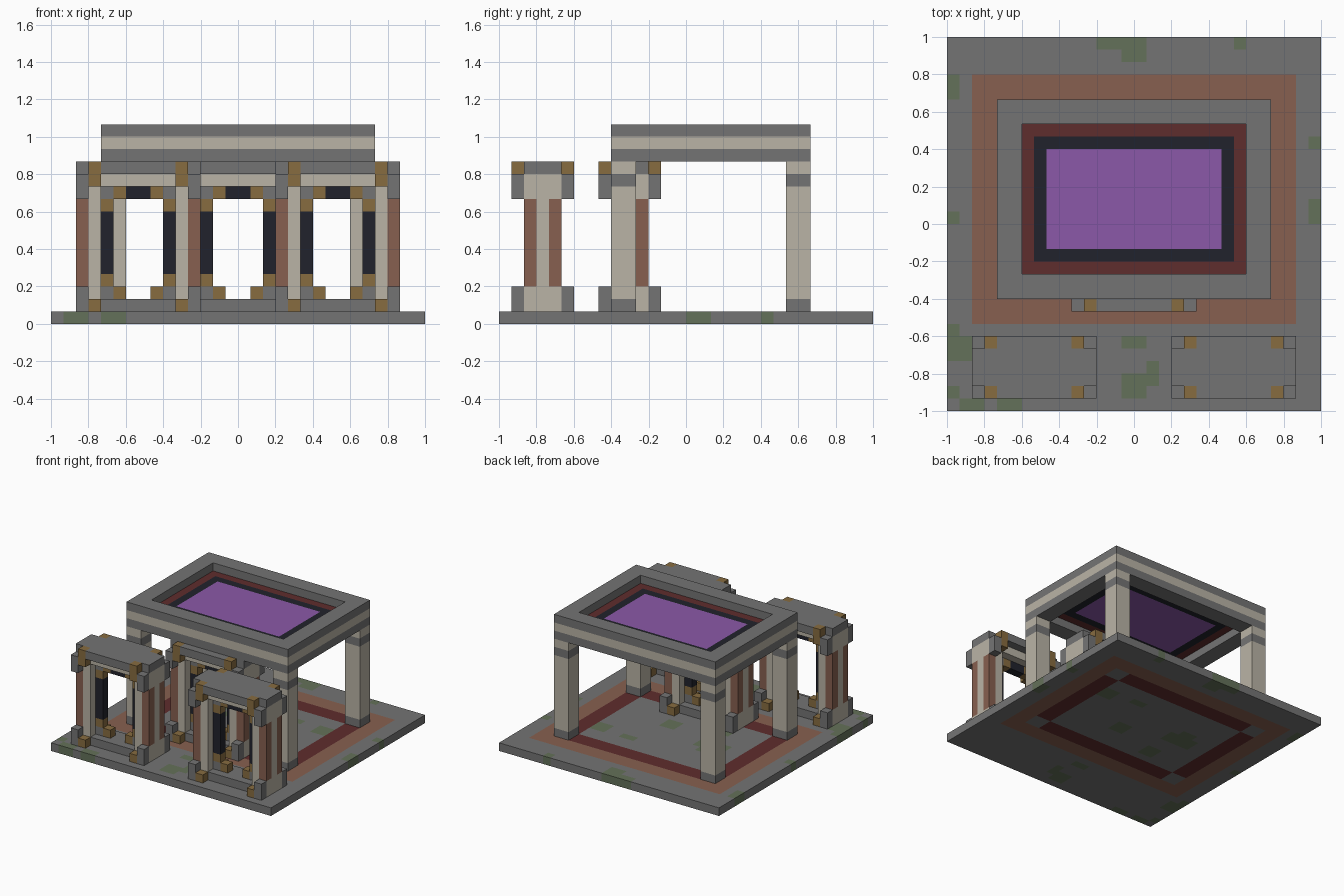
import bpy, bmesh, math

if "Cube" in bpy.data.objects:
    bpy.data.objects.remove(bpy.data.objects["Cube"])

U = 1 / 15  # size of one block

COLOURS = {
    "stone": (0.175, 0.175, 0.175),
    "cream": (0.49, 0.456, 0.38),
    "brick": (0.242, 0.117, 0.08),
    "gold": (0.242, 0.15, 0.051),
    "dark": (0.015, 0.016, 0.025),
    "deep_red": (0.114, 0.026, 0.026),
    "purple": (0.258, 0.098, 0.392),
    "moss": (0.127, 0.165, 0.1),
}
MATS = {}
for name, rgb in COLOURS.items():
    m = bpy.data.materials.new(name)
    m.use_nodes = True
    m.diffuse_color = (*rgb, 1)
    bsdf = m.node_tree.nodes["Principled BSDF"]
    bsdf.inputs["Base Color"].default_value = (*rgb, 1)
    bsdf.inputs["Roughness"].default_value = 0.9
    MATS[name] = m


def finish(name, bm, mats, at=(0, 0)):
    bmesh.ops.recalc_face_normals(bm, faces=bm.faces)
    bmesh.ops.scale(bm, vec=(U, U, U), verts=bm.verts)
    me = bpy.data.meshes.new(name)
    bm.to_mesh(me)
    bm.free()
    for m in mats:
        me.materials.append(MATS[m])
    ob = bpy.data.objects.new(name, me)
    ob.location = (at[0] * U, at[1] * U, 0)
    bpy.context.collection.objects.link(ob)
    return ob


def blocks(name, mat, boxes, at=(0, 0), flip_x=False, flip_y=False):
    """Boxes given as (x0, x1, y0, y1, z0, z1) in blocks, optionally mirrored."""
    bm = bmesh.new()
    for x0, x1, y0, y1, z0, z1 in boxes:
        for sx in ((1, -1) if flip_x else (1,)):
            for sy in ((1, -1) if flip_y else (1,)):
                vs = bmesh.ops.create_cube(bm, size=1)["verts"]
                bmesh.ops.scale(bm, vec=(x1 - x0, y1 - y0, z1 - z0), verts=vs)
                bmesh.ops.translate(bm, verts=vs, vec=(
                    sx * (x0 + x1) / 2, sy * (y0 + y1) / 2, (z0 + z1) / 2))
    return finish(name, bm, [mat], at)


# Floor slab, coloured block by block: moss patches, brick border, red strips
MOSS = [(-3, 1, 14, 15), (-1, 1, 13, 14), (8, 9, 14, 15), (-15, -14, 10, 12),
        (-15, -14, 0, 1), (14, 15, 0, 2), (14, 15, 6, 7), (-15, -14, -11, -8),
        (-14, -13, -11, -9), (-15, -14, -14, -13), (-14, -12, -15, -14),
        (-11, -9, -15, -14), (-1, 1, -10, -9), (-1, 1, -14, -12),
        (1, 2, -13, -11), (-7, -3, 1, 3), (-6, -4, 3, 4), (-5, -3, -3, -1),
        (7, 9, 4, 6), (1, 3, -1, 1), (3, 5, 5, 6)]


def floor_colour(x, y):
    dx, dy = abs(x), abs(y - 2)
    if dx < 11 and dy < 8:
        if (dx > 9) != (dy > 6):
            return 2
    elif dx < 13 and dy < 10:
        return 1
    return 3 if any(a < x < b and c < y < d for a, b, c, d in MOSS) else 0


bm = bmesh.new()
bmesh.ops.create_grid(bm, x_segments=30, y_segments=30, size=15)
ext = bmesh.ops.extrude_face_region(bm, geom=bm.faces[:], use_keep_orig=True)
bmesh.ops.translate(bm, vec=(0, 0, 1),
                    verts=[v for v in ext["geom"] if isinstance(v, bmesh.types.BMVert)])
for f in bm.faces:
    c = f.calc_center_median()
    x, y = (max(-14.5, min(14.5, v)) for v in c.xy)
    f.material_index = floor_colour(x, y)
finish("floor_slab", bm, ["stone", "brick", "deep_red", "moss"])

# Everything in the pavilion is centred two blocks behind the middle
MID = (0, 2)
both = dict(at=MID, flip_x=True, flip_y=True)
blocks("pillar_shafts", "cream", [(9, 11, 6, 8, 2, 11), (9, 11, 6, 8, 12, 13)], **both)
blocks("pillar_bands", "stone", [(9, 11, 6, 8, 1, 2), (9, 11, 6, 8, 11, 12)], **both)


def ring(name, mat, hx, hy, w, z0, z1):
    """Rectangular frame of outer half sizes hx, hy and width w."""
    bm = bmesh.new()
    loops = []
    for z in (z0, z1):
        for k in (0, w):
            loops.append([bm.verts.new((sx * (hx - k), sy * (hy - k), z))
                          for sx, sy in ((1, 1), (-1, 1), (-1, -1), (1, -1))])
    lo, li, ho, hi = loops
    for a, b in ((lo, li), (ho, hi), (lo, ho), (li, hi)):
        for i in range(4):
            j = (i + 1) % 4
            bm.faces.new((a[i], a[j], b[j], b[i]))
    return finish(name, bm, [mat], MID)


# Roof frame in three courses, with a recessed panel inside
for name, mat, z in (("roof_lower_course", "stone", 13),
                     ("roof_middle_course", "cream", 14),
                     ("roof_upper_course", "stone", 15)):
    ring(name, mat, 11, 8, 2, z, z + 1)
ring("panel_outer_border", "deep_red", 9, 6, 1, 14, 15)
ring("panel_inner_border", "dark", 8, 5, 1, 14, 15)
blocks("roof_panel", "purple", [(-7, 7, -4, 4, 14, 15)], at=MID)


# Gateway: thick end columns, slim frame in the middle layer, capped slab
def gate(prefix, at):
    m = dict(at=at, flip_x=True, flip_y=True)
    mx = dict(at=at, flip_x=True)
    blocks(prefix + "_columns", "cream", [
        (3, 4, -1.5, 1.5, 1, 11),
        (4, 5, -1.5, 1.5, 1, 3),
        (4, 5, -0.5, 0.5, 3, 10),
        (4, 5, -1.5, 1.5, 10, 12)], **mx)
    blocks(prefix + "_lintel", "cream", [(-4, 4, -1.5, 1.5, 11, 12)], at=at)
    blocks(prefix + "_brick_strips", "brick", [(4, 5, 0.5, 1.5, 3, 10)], **m)
    blocks(prefix + "_corner_blocks", "stone", [
        (4, 5, 1.5, 2.5, 1, 3), (4, 5, 1.5, 2.5, 10, 12)], **m)
    blocks(prefix + "_corner_studs", "gold", [
        (3, 4, 1.5, 2.5, 1, 2), (3, 4, 1.5, 2.5, 11, 13)], **m)
    blocks(prefix + "_cap", "stone", [
        (-3, 3, -2.5, 2.5, 12, 13),
        (3, 5, -1.5, 1.5, 12, 13),
        (-5, -3, -1.5, 1.5, 12, 13)], at=at)
    blocks(prefix + "_threshold", "stone", [(-3, 3, -1.5, 1.5, 1, 2)], at=at)
    blocks(prefix + "_frame_corners", "stone", [
        (2, 3, -0.5, 0.5, 2, 3), (2, 3, -0.5, 0.5, 10, 11)], **mx)
    blocks(prefix + "_frame_studs", "gold", [
        (1, 2, -0.5, 0.5, 2, 3), (2, 3, -0.5, 0.5, 3, 4),
        (2, 3, -0.5, 0.5, 9, 10), (1, 2, -0.5, 0.5, 10, 11)], **mx)
    blocks(prefix + "_frame_jambs", "dark", [(2, 3, -0.5, 0.5, 4, 9)], **mx)
    blocks(prefix + "_frame_head", "dark", [(-1, 1, -0.5, 0.5, 10, 11)], at=at)


gate("right_gate", (-8, -11.5))
gate("left_gate", (8, -11.5))
gate("middle_gate", (0, -4.5))
